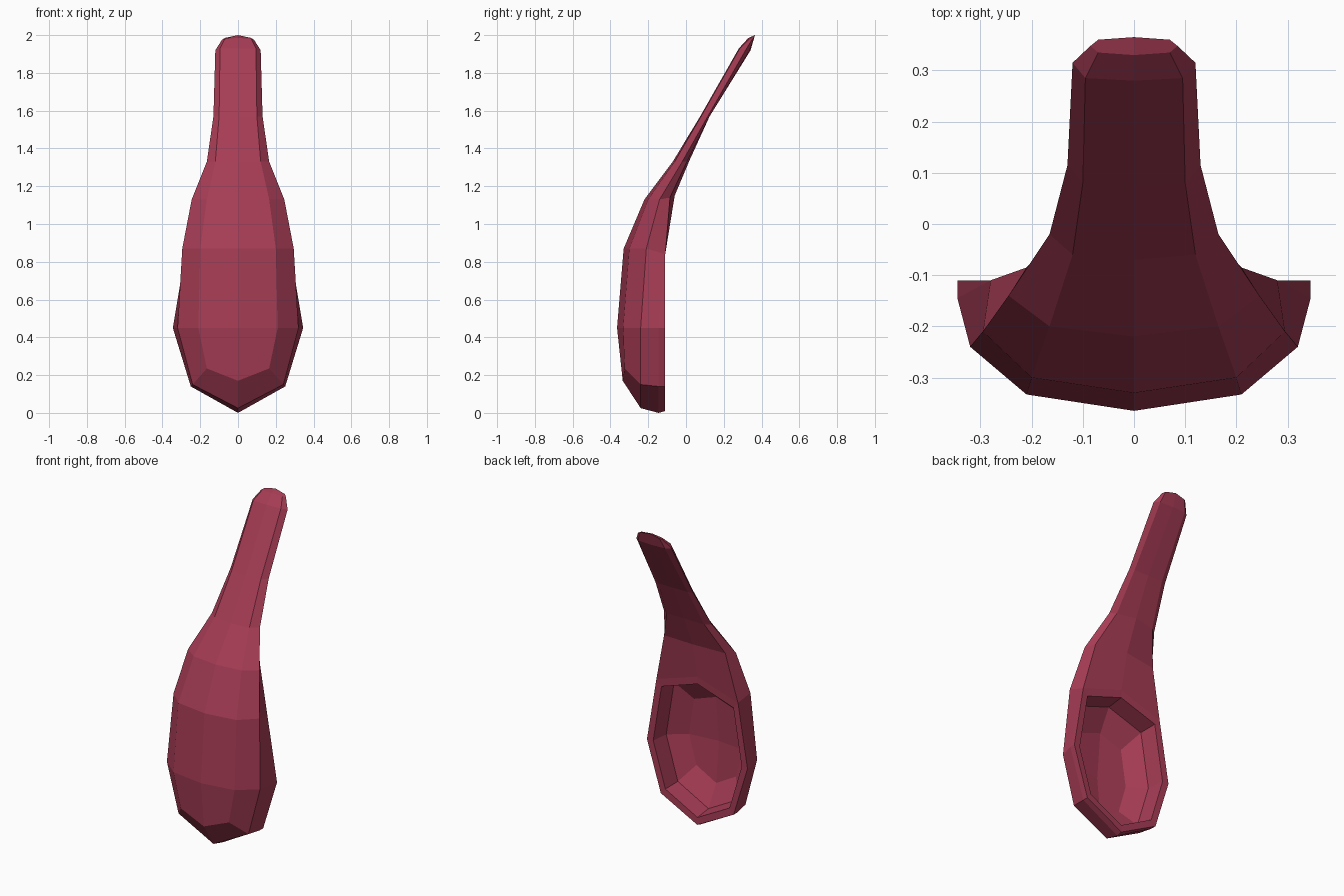
import bpy, bmesh
from mathutils import Vector

if "Cube" in bpy.data.objects:
    bpy.data.objects.remove(bpy.data.objects["Cube"])

# Half outlines running up the spoon (x >= 0); the mirror modifier makes the other half
front_mid = [(0, y, z) for y, z in [(-.335, .17), (-.365, .45), (-.33, .87), (-.22, 1.13),
             (-.07, 1.33), (.075, 1.57), (.28, 1.93), (.33, 1.985)]]
front_side = [(.165, -.325, .235), (.21, -.333, .45), (.2, -.3, .87), (.165, -.2, 1.13),
              (.12, -.06, 1.33), (.1, .08, 1.57), (.095, .285, 1.93), (.07, .335, 1.98)]
edge = [(.24, -.24, .15), (.32, -.24, .45), (.295, -.21, .87), (.245, -.14, 1.13),
        (.165, -.02, 1.33), (.13, .115, 1.57), (.12, .315, 1.92), (.085, .348, 1.975)]
back_side = [(.25, -.145, .14), (.345, -.145, .45), (.28, -.11, .84), (.21, -.085, 1.14),
             (.13, .005, 1.33), (.1, .125, 1.57), (.09, .337, 1.92), (.07, .36, 1.985)]
back_mid = [(0, y, z) for y, z in [(-.108, .93), (-.06, 1.15), (.02, 1.34),
            (.125, 1.57), (.342, 1.92), (.365, 2.0)]]

bm = bmesh.new()


def chain(points):
    return [bm.verts.new(p) for p in points]


def strip(a, b):
    """Quads (or triangles where vertices are shared) between two chains."""
    for i in range(len(a) - 1):
        ring = list(dict.fromkeys([a[i], a[i + 1], b[i + 1], b[i]]))
        if len(ring) > 2:
            bm.faces.new(ring)


fm, fs, ed, bs, bk = map(chain, (front_mid, front_side, edge, back_side, back_mid))
tip = chain([(0, -.24, .025), (0, -.145, 0), (0, -.11, .01)])

# Outer shell and back of handle
strip(fm, fs)
strip(fs, ed)
strip(ed, bs)
strip(bs[2:], bk)
bm.faces.new([fm[-1], fs[-1], ed[-1], bs[-1], bk[-1]])

# Pointed lower end
strip([fm[0], tip[0], tip[1]], [fs[0], ed[0], bs[0]])

# Flat rim round the opening
rim_low = chain([(.25, -.11, .14), (.345, -.11, .45)])
rim = [tip[2]] + rim_low + [bs[2], bk[0]]
strip([tip[1], bs[0], bs[1], bs[2]], rim[:4])


def inset(sx, sz, y):
    """Smaller copy of the rim, pushed in to depth y."""
    return chain([(v.co.x * sx, y, .46 + (v.co.z - .46) * sz) for v in rim])


# Hollow bowl: rim band, steep wall, sloping wall, floor
loops = [rim, inset(.88, .9, -.112), inset(.84, .87, -.22), inset(.54, .58, -.295)]
for a, b in zip(loops, loops[1:]):
    strip(a, b)
floor = loops[-1]
mid = bm.verts.new((0, -.322, .45))
bm.faces.new([floor[0], floor[1], floor[2], mid])
bm.faces.new([mid, floor[2], floor[3], floor[4]])
bmesh.ops.recalc_face_normals(bm, faces=bm.faces)

mesh = bpy.data.meshes.new("spoon")
bm.to_mesh(mesh)
bm.free()
spoon = bpy.data.objects.new("spoon", mesh)
bpy.context.collection.objects.link(spoon)

mirror = spoon.modifiers.new("mirror", 'MIRROR')
mirror.use_clip = True

red = bpy.data.materials.new("dark red")
red.diffuse_color = (.38, .045, .09, 1)
red.use_nodes = True
red.node_tree.nodes["Principled BSDF"].inputs["Base Color"].default_value = red.diffuse_color
mesh.materials.append(red)
